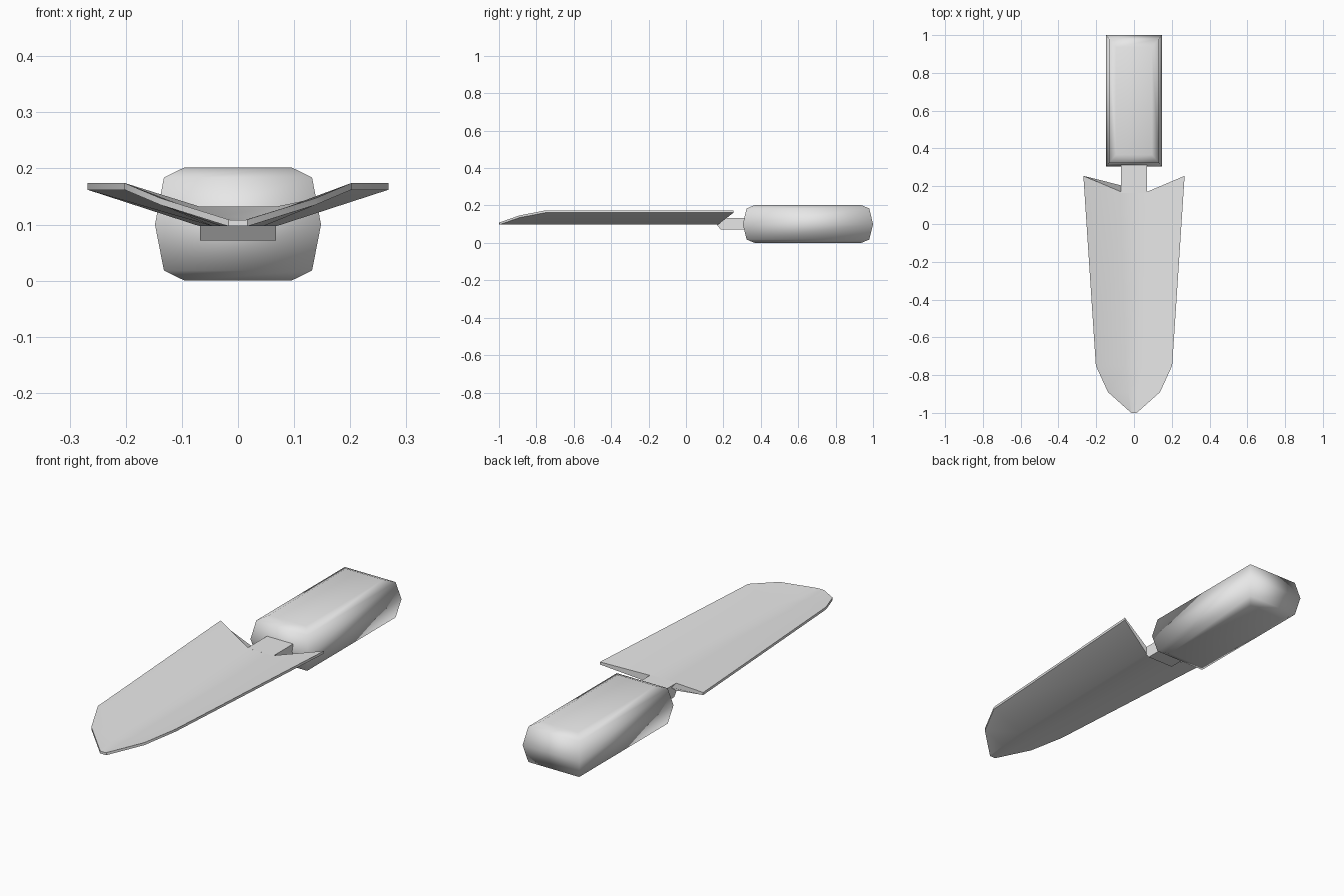
import bpy, bmesh

old = bpy.data.objects.get("Cube")
if old:
    bpy.data.objects.remove(old, do_unlink=True)

GREY = (0.8, 0.8, 0.8, 1)
grey = bpy.data.materials.new("plain grey")
grey.use_nodes = True
grey.diffuse_color = GREY
grey.node_tree.nodes["Principled BSDF"].inputs["Base Color"].default_value = GREY


def loft(name, rings, angle):
    """Skin a list of closed rings, cap both ends and shade."""
    bm = bmesh.new()
    loops = [[bm.verts.new(p) for p in ring] for ring in rings]
    n = len(loops[0])
    for a, b in zip(loops, loops[1:]):
        for i in range(n):
            j = (i + 1) % n
            bm.faces.new((a[i], a[j], b[j], b[i]))
    bm.faces.new(loops[0])
    bm.faces.new(loops[-1])
    bmesh.ops.recalc_face_normals(bm, faces=bm.faces)
    mesh = bpy.data.meshes.new(name)
    bm.to_mesh(mesh)
    bm.free()
    obj = bpy.data.objects.new(name, mesh)
    bpy.context.collection.objects.link(obj)
    mesh.materials.append(grey)
    bpy.ops.object.select_all(action='DESELECT')
    bpy.context.view_layer.objects.active = obj
    obj.select_set(True)
    bpy.ops.object.shade_smooth_by_angle(angle=angle)
    return obj


# Blade: a shallow trough, thicker along its floor towards the tang
def blade_ring(edge_x, edge_y, edge_z, floor_x, floor_y, floor_top):
    base = 0.097
    return [(-edge_x, edge_y, edge_z), (-floor_x, floor_y, floor_top),
            (floor_x, floor_y, floor_top), (edge_x, edge_y, edge_z),
            (edge_x, edge_y, edge_z - 0.012), (floor_x, floor_y, base),
            (-floor_x, floor_y, base), (-edge_x, edge_y, edge_z - 0.012)]


loft("blade", [
    blade_ring(0.017, -0.998, 0.109, 0.012, -1.0, 0.108),
    blade_ring(0.138, -0.89, 0.147, 0.03, -0.89, 0.11),
    blade_ring(0.202, -0.75, 0.174, 0.045, -0.75, 0.113),
    blade_ring(0.268, 0.255, 0.174, 0.068, 0.17, 0.132),
], 0.6)

# Tang: a flat bar with a sloped front, flush with the blade floor
tang_profile = [(0.165, 0.132), (0.33, 0.132), (0.33, 0.072),
                (0.185, 0.072), (0.165, 0.097)]
loft("tang", [[(x, y, z) for y, z in tang_profile] for x in (-0.068, 0.068)], 0.6)

# Handle: stacked rectangles, bulging at mid height, smooth all over
levels = [(0.0, 0.095, 0.285), (0.018, 0.132, 0.328), (0.1, 0.148, 0.348),
          (0.184, 0.132, 0.328), (0.202, 0.095, 0.285)]
loft("handle", [[(sx * hx, 0.652 + sy * hy, z)
                 for sx, sy in ((-1, -1), (1, -1), (1, 1), (-1, 1))]
                for z, hx, hy in levels], 3.1)
